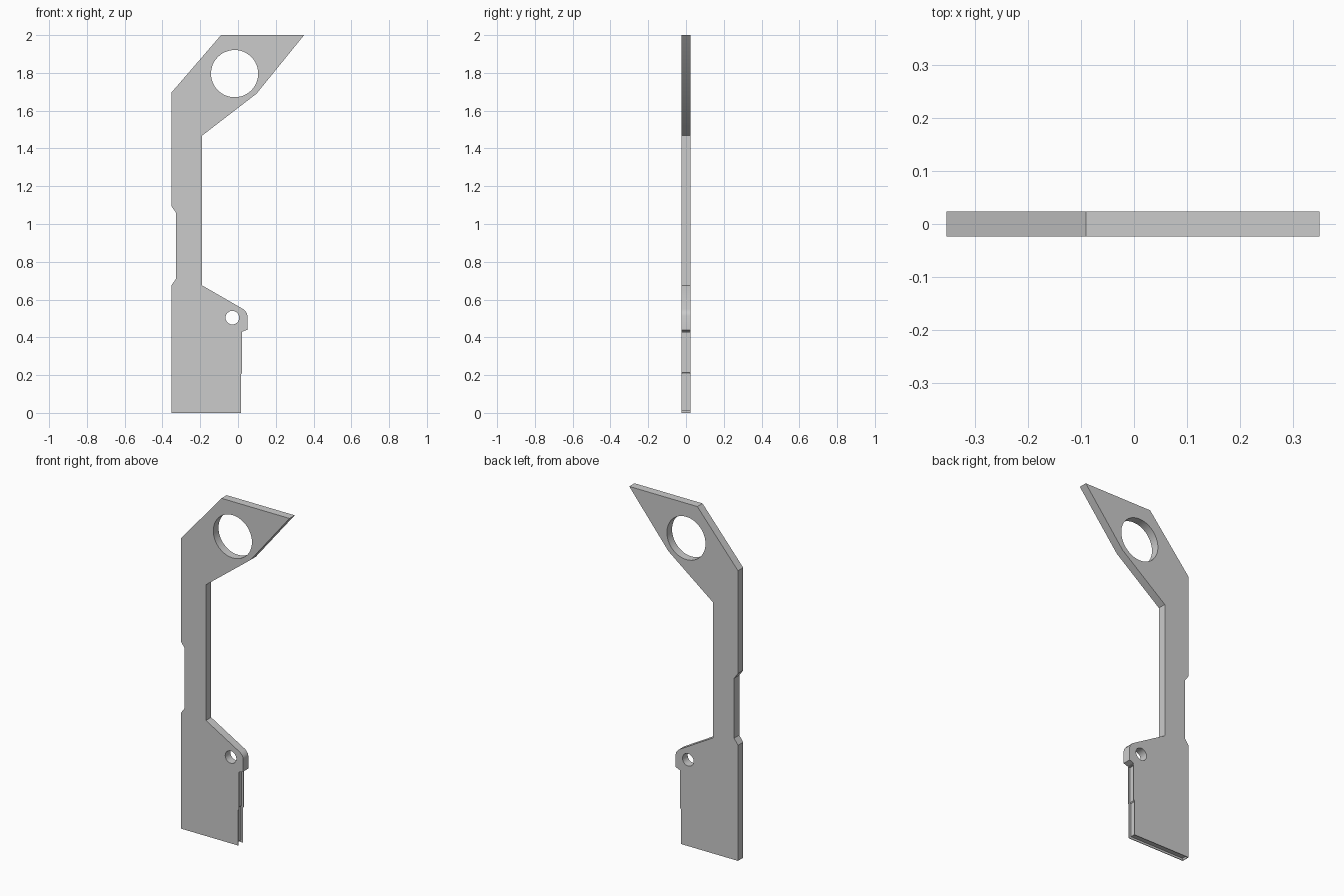
import bpy, bmesh, math

if "Cube" in bpy.data.objects:
    bpy.data.objects.remove(bpy.data.objects["Cube"])

HALF = 0.024  # half plate thickness

# Outline of the bracket plate, (x, z), clockwise from the top left
outline = [(-0.09, 2), (0.35, 2), (0.098, 1.69), (-0.19, 1.468), (-0.19, 0.675),
           (0.03, 0.548), (0.046, 0.53), (0.05, 0.515), (0.05, 0.44), (0.022, 0.43),
           (0.022, 0.21), (0.017, 0.205), (0.017, 0), (-0.353, 0), (-0.353, 0.675),
           (-0.328, 0.71), (-0.328, 1.06), (-0.353, 1.095), (-0.353, 1.695)]

bm = bmesh.new()
face = bm.faces.new([bm.verts.new((x, -HALF, z)) for x, z in outline])
ext = bmesh.ops.extrude_face_region(bm, geom=[face])
bmesh.ops.translate(bm, vec=(0, 2 * HALF, 0),
                    verts=[v for v in ext["geom"] if isinstance(v, bmesh.types.BMVert)])
bmesh.ops.recalc_face_normals(bm, faces=bm.faces)

# Shallow groove between thin walls along the lower right edge and the base
groove = [f for f in bm.faces if len(f.verts) == 4
          and max(v.co.z for v in f.verts) < 0.435
          and (f.normal.x > 0.5 or f.normal.z < -0.5)]
bmesh.ops.inset_region(bm, faces=groove, thickness=0.004, depth=0, use_even_offset=True)
bmesh.ops.inset_region(bm, faces=groove, thickness=0, depth=-0.012, use_even_offset=True)
bmesh.ops.recalc_face_normals(bm, faces=bm.faces)

mesh = bpy.data.meshes.new("bracket_plate")
bm.to_mesh(mesh)
bm.free()
plate = bpy.data.objects.new("bracket_plate", mesh)
bpy.context.collection.objects.link(plate)


def drill(name, x, z, radius, sides):
    """Cut a round hole through the plate along y."""
    bpy.ops.mesh.primitive_cylinder_add(vertices=sides, radius=radius, depth=0.2,
                                        location=(x, 0, z), rotation=(math.pi / 2, 0, 0))
    cutter = bpy.context.object
    cutter.name = name
    cutter.hide_render = True
    cutter.hide_set(True)
    mod = plate.modifiers.new(name, 'BOOLEAN')
    mod.operation = 'DIFFERENCE'
    mod.solver = 'EXACT'
    mod.object = cutter


# Large head hole and small pin hole
drill("head_hole_cutter", -0.018, 1.796, 0.125, 48)
drill("pin_hole_cutter", -0.03, 0.504, 0.036, 32)

# Smooth hole walls, sharp plate edges
bpy.ops.object.select_all(action='DESELECT')
plate.select_set(True)
bpy.context.view_layer.objects.active = plate
for mod in list(plate.modifiers):
    bpy.ops.object.modifier_apply(modifier=mod.name)
for name in ("head_hole_cutter", "pin_hole_cutter"):
    bpy.data.objects.remove(bpy.data.objects[name])
bpy.ops.object.shade_smooth_by_angle(angle=math.radians(30))
